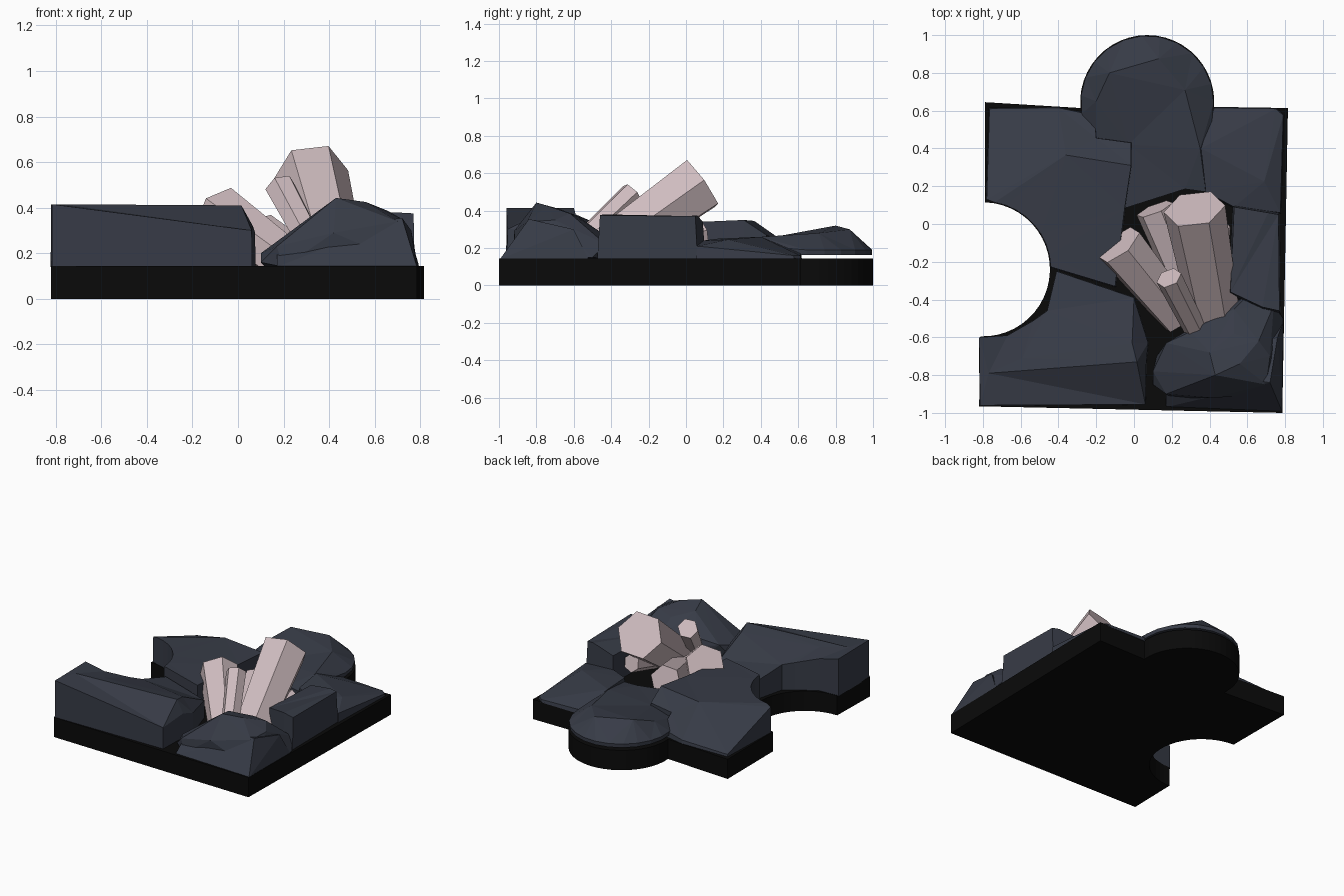
import bpy, bmesh, math
from mathutils import Vector, Matrix
from mathutils.geometry import delaunay_2d_cdt


def material(name, rgb):
    m = bpy.data.materials.new(name)
    m.diffuse_color = (*rgb, 1)
    return m


BLACK = material("black_base", (0.003, 0.003, 0.003))
STONE = material("slate", (0.038, 0.044, 0.062))
PINK = material("pale_crystal", (0.62, 0.50, 0.52))


def finish(bm, name, mat):
    bmesh.ops.recalc_face_normals(bm, faces=bm.faces)
    me = bpy.data.meshes.new(name)
    bm.to_mesh(me)
    bm.free()
    me.materials.append(mat)
    ob = bpy.data.objects.new(name, me)
    bpy.context.collection.objects.link(ob)
    return ob


def arc(cx, cy, r, a0, a1, n):
    return [(cx + r * math.cos(math.radians(a0 + (a1 - a0) * i / n)),
             cy + r * math.sin(math.radians(a0 + (a1 - a0) * i / n))) for i in range(n + 1)]


def slab(name, outline, inner=(), ridges=(), bottom=0.14, flare=1.02):
    """Rock slab: faceted top over an outline, with walls down to the base."""
    pts = list(outline) + list(inner)
    n = len(outline)
    edges = [(i, (i + 1) % n) for i in range(n)] + list(ridges)
    v2, _, tris, orig, _, _ = delaunay_2d_cdt(
        [Vector(p[:2]) for p in pts], edges, [list(range(n))], 1, 1e-5)
    bm = bmesh.new()
    top = [bm.verts.new(p) for p in pts]
    idx = [o[0] if o else 0 for o in orig]
    for t in tris:
        ids = [idx[i] for i in t]
        if len(set(ids)) == 3:
            bm.faces.new([top[i] for i in ids])
    cx = sum(p[0] for p in outline) / n
    cy = sum(p[1] for p in outline) / n
    low = [bm.verts.new((cx + (p[0] - cx) * flare, cy + (p[1] - cy) * flare, bottom))
           for p in outline]
    for i in range(n):
        j = (i + 1) % n
        bm.faces.new((top[i], top[j], low[j], low[i]))
    bm.faces.new(low)
    return finish(bm, name, STONE)


def boulder(name, pts):
    bm = bmesh.new()
    for p in pts:
        bm.verts.new(p)
    res = bmesh.ops.convex_hull(bm, input=bm.verts)
    junk = [g for g in res["geom_interior"] if isinstance(g, bmesh.types.BMVert)]
    bmesh.ops.delete(bm, geom=junk, context='VERTS')
    return finish(bm, name, STONE)


def crystal(name, base, tip, r0, r1, roll=0):
    a, b = Vector(base), Vector(tip)
    d = b - a
    bm = bmesh.new()
    mat = (Matrix.Translation((a + b) / 2) @ d.to_track_quat('Z', 'Y').to_matrix().to_4x4()
           @ Matrix.Rotation(math.radians(roll), 4, 'Z'))
    bmesh.ops.create_cone(bm, cap_ends=True, segments=6, radius1=r0, radius2=r1,
                          depth=d.length, matrix=mat)
    return finish(bm, name, PINK)


# Interlocking tile base: knob at the back, round notch on the left
profile = ([(-0.82, -0.965), (0.785, -1.0), (0.815, 0.615)]
           + arc(0.07, 0.645, 0.355, -5, 185, 24) + [(-0.79, 0.645)]
           + arc(-0.80, -0.24, 0.355, 88, -92, 24))
bm = bmesh.new()
face = bm.faces.new([bm.verts.new((x, y, 0)) for x, y in profile])
ext = bmesh.ops.extrude_face_region(bm, geom=[face], use_keep_orig=True)
bmesh.ops.translate(bm, vec=(0, 0, 0.145),
                    verts=[g for g in ext["geom"] if isinstance(g, bmesh.types.BMVert)])
finish(bm, "tile_base", BLACK)

# Left rear slab, cut away by the notch
notch_upper = [(x, y, 0.34) for x, y in arc(-0.80, -0.24, 0.36, 80, 2, 8)]
slab("left_rear_slab",
     [(-0.78, 0.13, 0.33)] + notch_upper
     + [(-0.10, -0.33, 0.33), (-0.05, 0.08, 0.34), (-0.015, 0.31, 0.35), (-0.015, 0.43, 0.27),
        (-0.20, 0.455, 0.26), (-0.21, 0.575, 0.19), (-0.40, 0.615, 0.17), (-0.765, 0.61, 0.16)],
     [(-0.36, 0.365, 0.345)], [(18, 12), (18, 16), (18, 0)], flare=1.01)

# Knob slab reaching in towards the crystals
rim = [(x, y, 0.19) for x, y in arc(0.07, 0.645, 0.352, 0, 190, 12)]
slab("knob_slab",
     rim + [(-0.20, 0.45, 0.22), (-0.03, 0.42, 0.25), (-0.06, 0.08, 0.22), (0.27, 0.185, 0.23),
            (0.38, 0.17, 0.22), (0.40, 0.40, 0.21)],
     [(-0.20, 0.65, 0.27), (-0.13, 0.80, 0.32), (0.13, 0.875, 0.30),
      (0.27, 0.71, 0.28), (0.35, 0.40, 0.26)],
     [(19, 20), (20, 21), (21, 22), (22, 23)], bottom=0.163, flare=0.995)

# Right rear slab
slab("right_rear_slab",
     [(0.425, 0.615, 0.17), (0.75, 0.61, 0.16), (0.79, 0.575, 0.16), (0.775, 0.06, 0.21),
      (0.53, 0.09, 0.24), (0.38, 0.17, 0.25), (0.355, 0.40, 0.26)],
     [(0.69, 0.225, 0.245)], [(7, 2), (7, 4)])

# Right block
slab("right_block",
     [(0.53, 0.09, 0.34), (0.71, 0.06, 0.375), (0.765, 0.05, 0.37), (0.77, -0.46, 0.375),
      (0.68, -0.44, 0.38), (0.51, -0.36, 0.34)], flare=1.05)

# Front left block
notch_lower = [(-0.46, -0.46, 0.33), (-0.53, -0.51, 0.345), (-0.67, -0.59, 0.38)]
slab("front_left_block",
     [(-0.82, -0.60, 0.415), (-0.815, -0.96, 0.415), (0.06, -0.955, 0.30), (0.065, -0.73, 0.32),
      (0.075, -0.63, 0.29), (0.0, -0.39, 0.27), (-0.41, -0.25, 0.28)] + notch_lower,
     [(-0.77, -0.79, 0.415), (0.015, -0.73, 0.41), (-0.59, -0.71, 0.40), (-0.01, -0.63, 0.385)],
     [(0, 10), (10, 1), (10, 11), (11, 3), (12, 13), (13, 4), (12, 9)], flare=1.004)

# Front right boulder with a wedge at the corner
boulder("front_right_boulder", [
    (0.10, -0.78, 0.20), (0.10, -0.85, 0.16), (0.17, -0.63, 0.24), (0.30, -0.57, 0.28),
    (0.53, -0.45, 0.28), (0.60, -0.38, 0.20), (0.74, -0.43, 0.22), (0.79, -0.50, 0.15),
    (0.28, -0.80, 0.32), (0.43, -0.80, 0.443), (0.40, -0.68, 0.41), (0.56, -0.74, 0.425),
    (0.53, -0.58, 0.37), (0.66, -0.62, 0.385), (0.72, -0.70, 0.35), (0.70, -0.85, 0.34),
    (0.17, -0.90, 0.23), (0.42, -0.92, 0.29), (0.12, -0.70, 0.14), (0.20, -0.92, 0.14),
    (0.77, -0.90, 0.14), (0.56, -0.40, 0.14), (0.28, -0.57, 0.14)])
boulder("corner_wedge", [
    (0.17, -0.97, 0.14), (0.785, -0.995, 0.14), (0.79, -0.52, 0.14), (0.17, -0.88, 0.21),
    (0.72, -0.84, 0.355), (0.60, -0.82, 0.34), (0.76, -0.60, 0.30), (0.20, -0.80, 0.14)])

# Crystal cluster
crystal("large_crystal", (0.44, -0.55, 0.10), (0.32, 0.08, 0.545), 0.13, 0.165, 22)
crystal("left_crystal", (0.24, -0.50, 0.14), (-0.08, -0.11, 0.365), 0.105, 0.135, 8)
crystal("small_crystal", (0.33, -0.57, 0.22), (0.185, -0.285, 0.49), 0.06, 0.07, 20)
crystal("rear_crystal", (0.30, -0.38, 0.15), (0.11, 0.08, 0.27), 0.09, 0.105, 15)
crystal("right_crystal", (0.42, -0.42, 0.16), (0.45, -0.01, 0.27), 0.055, 0.065, 10)
